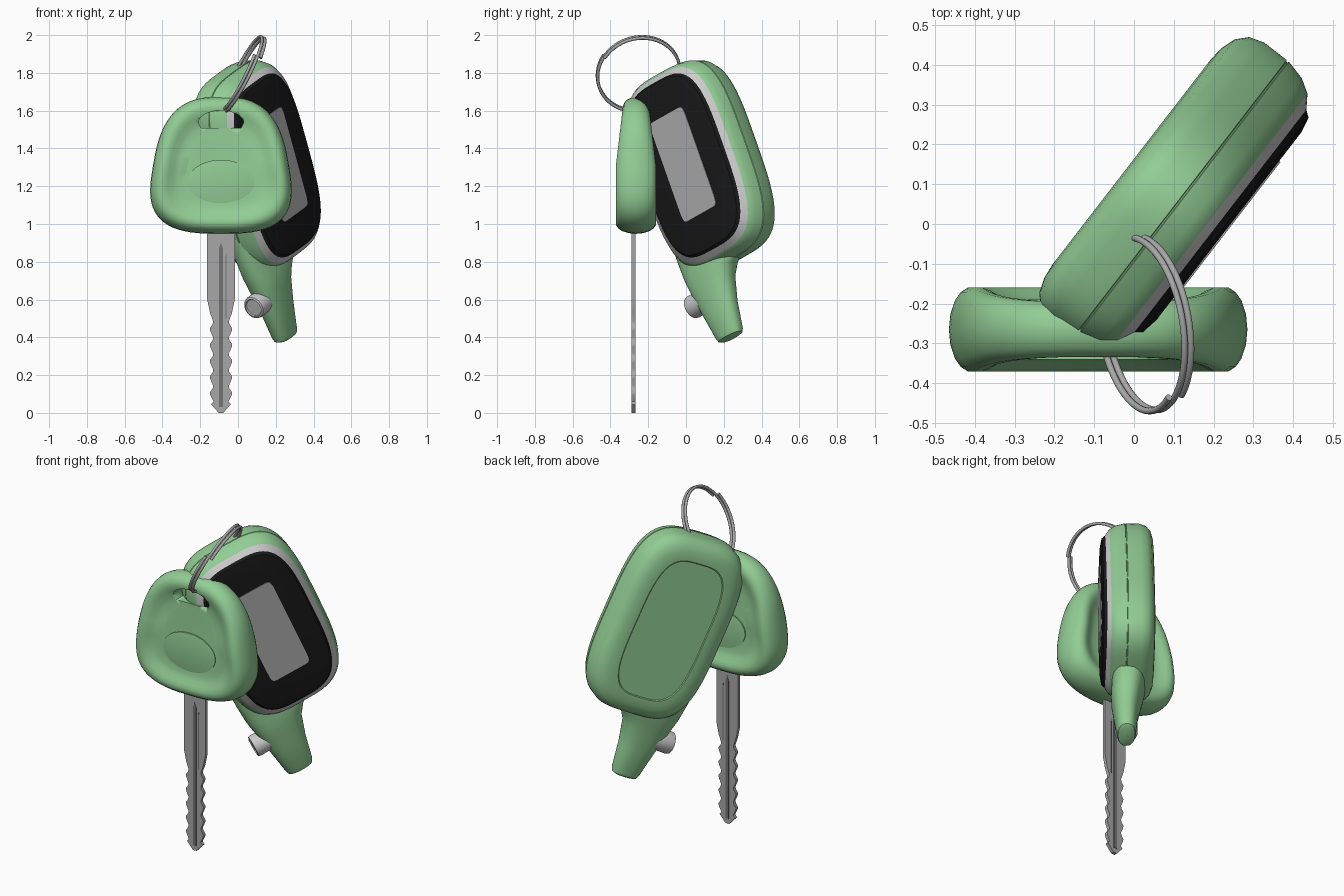
import bpy, bmesh
from math import sin, cos, pi, radians, copysign
from mathutils import Matrix, Vector

cube = bpy.data.objects.get("Cube")
if cube:
    bpy.data.objects.remove(cube)


def material(name, rgb, rough=0.5):
    m = bpy.data.materials.new(name)
    m.use_nodes = True
    m.diffuse_color = (*rgb, 1)
    bsdf = m.node_tree.nodes["Principled BSDF"]
    bsdf.inputs["Base Color"].default_value = (*rgb, 1)
    bsdf.inputs["Roughness"].default_value = rough
    return m


GREEN = material("soft green", (0.29, 0.61, 0.30))
BLACK = material("glossy black", (0.009, 0.009, 0.009))
SILVER = material("light silver", (0.60, 0.60, 0.60))
SCREEN = material("screen grey", (0.42, 0.42, 0.42))
STEEL = material("steel grey", (0.39, 0.39, 0.39))
GROOVE = material("dark steel", (0.17, 0.17, 0.17))


def finish(name, bm, mats, matrix=None, angle=40):
    bmesh.ops.recalc_face_normals(bm, faces=bm.faces)
    mesh = bpy.data.meshes.new(name)
    bm.to_mesh(mesh)
    bm.free()
    ob = bpy.data.objects.new(name, mesh)
    bpy.context.collection.objects.link(ob)
    for m in mats:
        mesh.materials.append(m)
    if matrix:
        ob.matrix_world = matrix
    smooth(ob, angle)
    return ob


def smooth(ob, angle=40):
    bpy.ops.object.select_all(action='DESELECT')
    ob.select_set(True)
    bpy.context.view_layer.objects.active = ob
    bpy.ops.object.shade_smooth_by_angle(angle=radians(angle))


def loft(name, rings, mats, slots=None, matrix=None, angle=40):
    """Skin closed rings; slots gives a material index per band."""
    bm = bmesh.new()
    loops = [[bm.verts.new(p) for p in ring] for ring in rings]
    n = len(rings[0])
    for k in range(len(loops) - 1):
        lo, hi = loops[k], loops[k + 1]
        for i in range(n):
            j = (i + 1) % n
            f = bm.faces.new((lo[i], lo[j], hi[j], hi[i]))
            f.material_index = slots[k] if slots else 0
    bm.faces.new(loops[0])
    bm.faces.new(loops[-1]).material_index = slots[-1] if slots else 0
    return finish(name, bm, mats, matrix, angle)


def rounded(hw, hh, p, taper=0.0, n=72):
    """Squarish oval outline, narrower toward the top by taper."""
    pts = []
    for i in range(n):
        c, s = cos(2 * pi * i / n), sin(2 * pi * i / n)
        x = copysign(abs(c) ** (2 / p), c)
        y = copysign(abs(s) ** (2 / p), s)
        pts.append((hw * x * (1 - taper * y), hh * y))
    return pts


def prism(name, outline, place, lo, hi, mat, matrix=None):
    return loft(name, [[place(a, b, h) for a, b in outline] for h in (lo, hi)],
                [mat], matrix=matrix)


# Remote frame: local x across, y along its length, z out of the screen
u = Vector((0.61, 0.79, 0)).normalized()
up = Vector((0, 0, 1))
tilt = radians(24)
across = u * cos(tilt) + up * sin(tilt)
along = up * cos(tilt) - u * sin(tilt)
out = across.cross(along)
remote = Matrix((across, along, out)).transposed().to_4x4()
remote.translation = u * 0.131 + up * 1.315


def flat(a, b, h):
    return (a, b, h)


# Remote body: (height, inset, colour of the band that follows)
profile = [(-0.096, 0.130, 0), (-0.100, 0.125, 0), (-0.100, 0.105, 0),
           (-0.096, 0.070, 0), (-0.083, 0.035, 0), (-0.058, 0.011, 0),
           (-0.020, 0.000, 0), (0.052, 0.000, 0), (0.054, 0.004, 0),
           (0.057, 0.004, 0), (0.059, 0.000, 0), (0.110, 0.012, 0),
           (0.145, 0.032, 1), (0.167, 0.062, 2), (0.184, 0.074, 2),
           (0.192, 0.110, 2)]
rings = [[(a - 0.012, b, h) for a, b in rounded(0.342 - d, 0.545 - d, 3.5)]
         for h, d, _ in profile]
loft("remote_body", rings, [GREEN, SILVER, BLACK],
     [s for _, _, s in profile], remote, 32)

# Screen plate
prism("remote_screen", rounded(0.122, 0.287, 14), flat, 0.190, 0.196,
      SCREEN, remote)

# Antenna stub: (position along, left edge, right edge, half thickness, centre)
stub = [(-0.20, -0.345, 0.10, 0.085, 0.02), (-0.40, -0.345, 0.09, 0.095, 0.03),
        (-0.52, -0.335, 0.045, 0.093, 0.04), (-0.56, -0.327, 0.0, 0.09, 0.045),
        (-0.62, -0.315, -0.04, 0.083, 0.05), (-0.75, -0.29, -0.073, 0.066, 0.055),
        (-0.90, -0.262, -0.097, 0.052, 0.055), (-0.918, -0.255, -0.104, 0.046, 0.055),
        (-0.925, -0.24, -0.12, 0.034, 0.055)]
rings = [[((l + r) / 2 + x, b, c + y) for x, y in rounded((r - l) / 2, t, 2.4, n=40)]
         for b, l, r, t, c in stub]
loft("remote_antenna", rings, [GREEN], matrix=remote)

# Side knob pointing across the stub
knob = [(-0.22, 0.058), (-0.345, 0.064), (-0.36, 0.060), (-0.364, 0.050),
        (-0.358, 0.046)]
rings = [[(a, -0.67 + y, 0.047 + x) for x, y in rounded(r, r, 2, n=32)]
         for a, r in knob]
loft("side_knob", rings, [SILVER], matrix=remote)

# Key head: padded rim around a dished centre
KX, KY, KZ = -0.09, -0.265, 1.31
half = [(0.50, 0.072), (0.60, 0.073), (0.68, 0.082), (0.75, 0.097),
        (0.81, 0.106), (0.87, 0.106), (0.92, 0.094), (0.96, 0.073),
        (0.99, 0.038)]
section = ([(s, -h) for s, h in half] + [(1.0, 0.0)]
           + [(s, h) for s, h in reversed(half)])
rings = [[(KX + s * x, KY + h * (1 - 0.35 * max(0, y / 0.36)), KZ + s * y)
          for x, y in rounded(0.36, 0.362, 2.9, 0.17)] for s, h in section]
head = loft("key_head", rings, [GREEN])


def upright(x, z, y):
    return (KX + x, KY + y, KZ + z)


# Key ring hole: arched top, flat bottom
arch = [(0.12 * cos(pi * i / 20), 0.225 + 0.065 * sin(pi * i / 20))
        for i in range(21)] + [(-0.105, 0.198), (0.105, 0.198)]
cutter = prism("hole_cutter", arch, upright, -0.3, 0.3, GREEN)
cutter.hide_render = True
cutter.hide_viewport = True
mod = head.modifiers.new("hole", 'BOOLEAN')
mod.object = cutter
mod.operation = 'DIFFERENCE'
mod.solver = 'EXACT'

# Oval pads set into both sides of the head
for name, side in (("front_oval_pad", -1), ("back_oval_pad", 1)):
    rings = [[upright(x, z - 0.085, side * h) for x, z in rounded(0.175 - d, 0.115 - d, 2.0)]
             for h, d in ((0.068, 0), (0.076, 0), (0.077, 0.004))]
    loft(name, rings, [GREEN])

# Key blade: right edge with teeth, mirrored to the left
edge = [(0.073, 1.05), (0.073, 0.60), (0.058, 0.53)]
for i in range(5):
    z = 0.50 - 0.085 * i
    edge += [(0.042, z - 0.015), (0.044, z - 0.03), (0.058, z - 0.05), (0.057, z - 0.065)]
edge += [(0.040, 0.06), (0.052, 0.045), (0.012, 0.0)]
outline = edge + [(-x, z) for x, z in reversed(edge)]
BY = -0.278
prism("key_blade", outline, lambda x, z, y: (KX + x, BY + y, z), -0.010, 0.010, STEEL)

# Milled grooves on both faces
for name, side in (("front_groove", -1), ("back_groove", 1)):
    for part, x, w, top in (("long", 0.0, 0.011, 0.90), ("side", 0.027, 0.003, 0.85)):
        low = 0.03 if part == "long" else 0.5
        strip = [(x - w, low), (x + w, low), (x + w, top - 0.03), (x, top), (x - w, top - 0.03)]
        prism(part + "_" + name, strip, lambda a, z, y: (KX + a, BY + y, z),
              side * 0.009, side * 0.0115, GROOVE)

# Split ring: two turns of wire
e1 = Vector((0.455, 0.0, 0.89)).normalized()
e2 = Vector((0.13, -0.99, -0.07)).normalized()
axis = e1.cross(e2).normalized()
centre = Vector((0.025, -0.25, 1.794))
curve = bpy.data.curves.new("split_ring", 'CURVE')
curve.dimensions = '3D'
curve.bevel_depth = 0.0085
curve.bevel_resolution = 3
curve.use_fill_caps = True
steps = 128
spline = curve.splines.new('POLY')
spline.points.add(steps)
for i, pt in enumerate(spline.points):
    t = 4 * pi * i / steps + 1.0
    p = centre + 0.220 * (e1 * cos(t) + e2 * sin(t)) + axis * 0.018 * (i / steps * 2 - 1)
    pt.co = (*p, 1)
spline.use_smooth = True
curve.materials.append(STEEL)
ring = bpy.data.objects.new("split_ring", curve)
bpy.context.collection.objects.link(ring)
